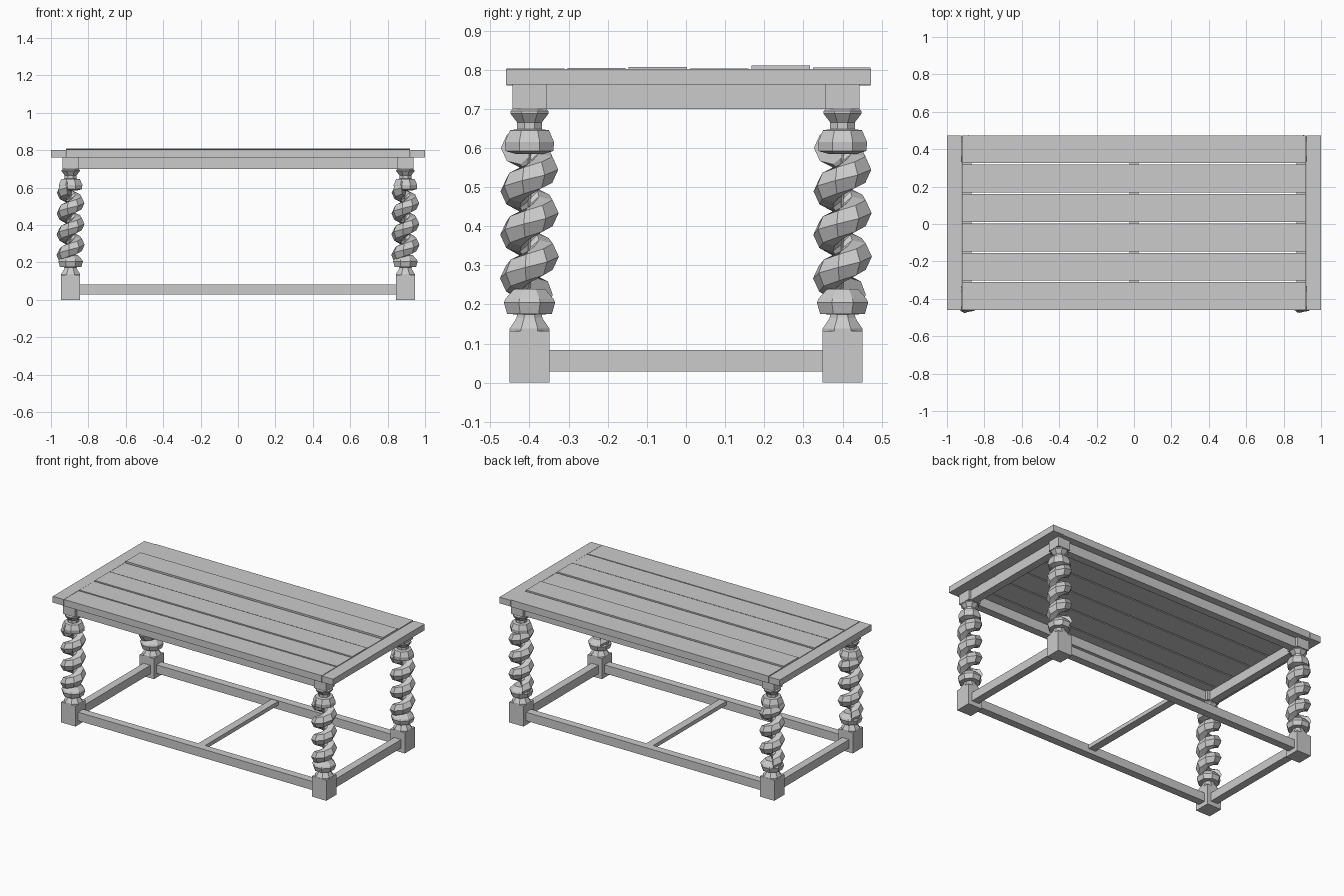
import bpy, bmesh
from math import sin, cos, pi

if "Cube" in bpy.data.objects:
    bpy.data.objects.remove(bpy.data.objects["Cube"])


def finish(name, bm):
    bmesh.ops.recalc_face_normals(bm, faces=bm.faces)
    me = bpy.data.meshes.new(name)
    bm.to_mesh(me)
    bm.free()
    ob = bpy.data.objects.new(name, me)
    bpy.context.collection.objects.link(ob)
    return ob


def box(name, x0, x1, y0, y1, z0, z1):
    bm = bmesh.new()
    bmesh.ops.create_cube(bm, size=1)
    for v in bm.verts:
        v.co = ((x0 + x1) / 2 + v.co.x * (x1 - x0),
                (y0 + y1) / 2 + v.co.y * (y1 - y0),
                (z0 + z1) / 2 + v.co.z * (z1 - z0))
    return finish(name, bm)


def skin(bm, rings):
    # bridge successive closed rings and cap both ends
    rings = [[bm.verts.new(p) for p in r] for r in rings]
    n = len(rings[0])
    for a, b in zip(rings, rings[1:]):
        for i in range(n):
            j = (i + 1) % n
            bm.faces.new((a[i], a[j], b[j], b[i]))
    bm.faces.new(rings[0])
    bm.faces.new(rings[-1])


def turning(name, x, y, profile, n=8):
    bm = bmesh.new()
    skin(bm, [[(x + r * cos(2 * pi * (i + .5) / n), y + r * sin(2 * pi * (i + .5) / n), z)
               for i in range(n)] for r, z in profile])
    return finish(name, bm)


def twist(name, x, y, z0=.225, z1=.6, pitch=.112, R=.034, n=7, per_turn=8):
    bm = bmesh.new()
    steps = round((z1 - z0) / pitch * per_turn)
    rings = []
    for k in range(steps + 1):
        z = z0 + (z1 - z0) * k / steps
        t = 2 * pi * (z - .325) / pitch + pi / 2
        ring = []
        for i in range(n):
            a = 2 * pi * i / n
            rad = R + .042 * cos(a)
            ring.append((x + rad * cos(t), y + rad * sin(t), z + .043 * sin(a)))
        rings.append(ring)
    skin(bm, rings)
    return finish(name, bm)


# Legs: square foot, turned collars, barley twist, top block
LOWER = [(.055, .13), (.055, .138), (.036, .165), (.034, .174),
         (.062, .176), (.071, .205), (.066, .215), (.042, .24)]
UPPER = [(.04, .585), (.066, .592), (.068, .615), (.054, .645),
         (.034, .648), (.034, .665), (.053, .688), (.053, .694), (.045, .70)]
for sx, side in ((-1, "left"), (1, "right")):
    for sy, end in ((-1, "front"), (1, "back")):
        x, y, tag = sx * .895, sy * .40, f"{end}_{side}"
        box("foot_block_" + tag, x - .051, x + .051, y - .051, y + .051, 0, .132)
        box("top_block_" + tag, x - .043, x + .043, y - .043, y + .043, .70, .765)
        turning("lower_turning_" + tag, x, y, LOWER)
        turning("upper_turning_" + tag, x, y, UPPER)
        twist("leg_twist_" + tag, x, y)

# Aprons and stretchers
for s, tag in ((-1, "front"), (1, "back")):
    box("apron_" + tag, -.86, .86, s * .40 - .025, s * .40 + .025, .70, .762)
    box("stretcher_" + tag, -.85, .85, s * .40 - .025, s * .40 + .025, .028, .083)
for s, tag in ((-1, "left"), (1, "right")):
    box("apron_" + tag, s * .895 - .025, s * .895 + .025, -.36, .36, .70, .762)
    box("stretcher_" + tag, s * .895 - .025, s * .895 + .025, -.355, .355, .028, .083)
    # breadboard ends
    box("end_board_" + tag, *sorted((s * .922, s)), -.46, .473, .762, .802)
box("middle_stretcher", -.025, .025, -.38, .38, .055, .08)

# Table top planks, slightly uneven
EDGES = [-.463, -.307, -.151, .006, .164, .321, .476]
TOPS = [.803, .804, .807, .803, .81, .805]
for i, top in enumerate(TOPS):
    box(f"plank_{i + 1}", -.919, .919, EDGES[i] + .004, EDGES[i + 1] - .004, .76, top)
